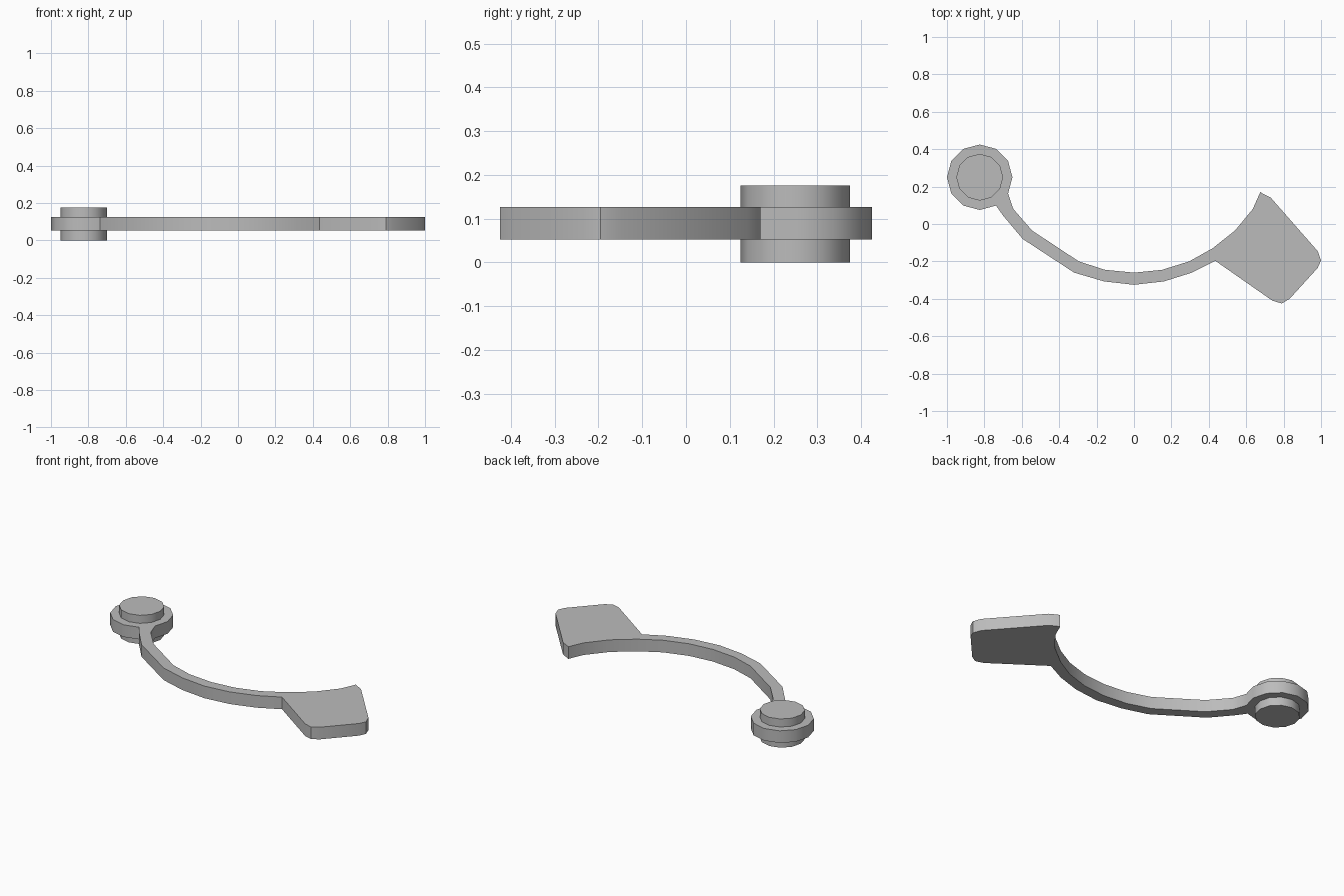
import bpy, bmesh, math

if "Cube" in bpy.data.objects:
    bpy.data.objects.remove(bpy.data.objects["Cube"])

mat = bpy.data.materials.new("light grey")
mat.diffuse_color = (0.5, 0.5, 0.5, 1)
mat.use_nodes = True
mat.node_tree.nodes["Principled BSDF"].inputs["Base Color"].default_value = mat.diffuse_color

CX, CY = -0.825, 0.25  # centre of the round end


def prism(name, pts, z0, z1):
    """Extrude a flat outline from z0 to z1."""
    bm = bmesh.new()
    face = bm.faces.new([bm.verts.new((x, y, z0)) for x, y in pts])
    out = bmesh.ops.extrude_face_region(bm, geom=[face])
    for v in out["geom"]:
        if isinstance(v, bmesh.types.BMVert):
            v.co.z = z1
    bmesh.ops.recalc_face_normals(bm, faces=bm.faces[:])
    me = bpy.data.meshes.new(name)
    bm.to_mesh(me)
    bm.free()
    me.materials.append(mat)
    ob = bpy.data.objects.new(name, me)
    bpy.context.collection.objects.link(ob)
    bpy.ops.object.select_all(action='DESELECT')
    ob.select_set(True)
    bpy.context.view_layer.objects.active = ob
    bpy.ops.object.shade_smooth_by_angle(angle=math.radians(35))
    return ob


def ring(r, start, end):
    """Points on a 12-sided circle, step numbers start to end."""
    return [(CX + r * math.cos(i * math.pi / 6), CY + r * math.sin(i * math.pi / 6))
            for i in range(start, end + 1)]


# flat body: round flange, curved arm and diamond paddle in one outline
arm_lower = [(-0.70, 0.045), (-0.595, -0.08), (-0.32, -0.26), (-0.16, -0.307),
             (0, -0.325), (0.16, -0.307), (0.31, -0.26), (0.435, -0.197)]
paddle = [(0.74, -0.41), (0.79, -0.425), (0.832, -0.40), (0.982, -0.235),
          (1.0, -0.195), (0.982, -0.145), (0.732, 0.14), (0.675, 0.17)]
arm_upper = [(0.635, 0.08), (0.54, -0.035), (0.42, -0.13), (0.295, -0.2),
             (0.15, -0.245), (0, -0.26), (-0.155, -0.245), (-0.295, -0.2),
             (-0.545, -0.035), (-0.645, 0.08)]
prism("arm_body", ring(0.175, -1, 10) + arm_lower + paddle + arm_upper, 0.052, 0.126)

# round hub standing proud above and below the flange
prism("hub", ring(0.125, 0, 11), 0, 0.175)
